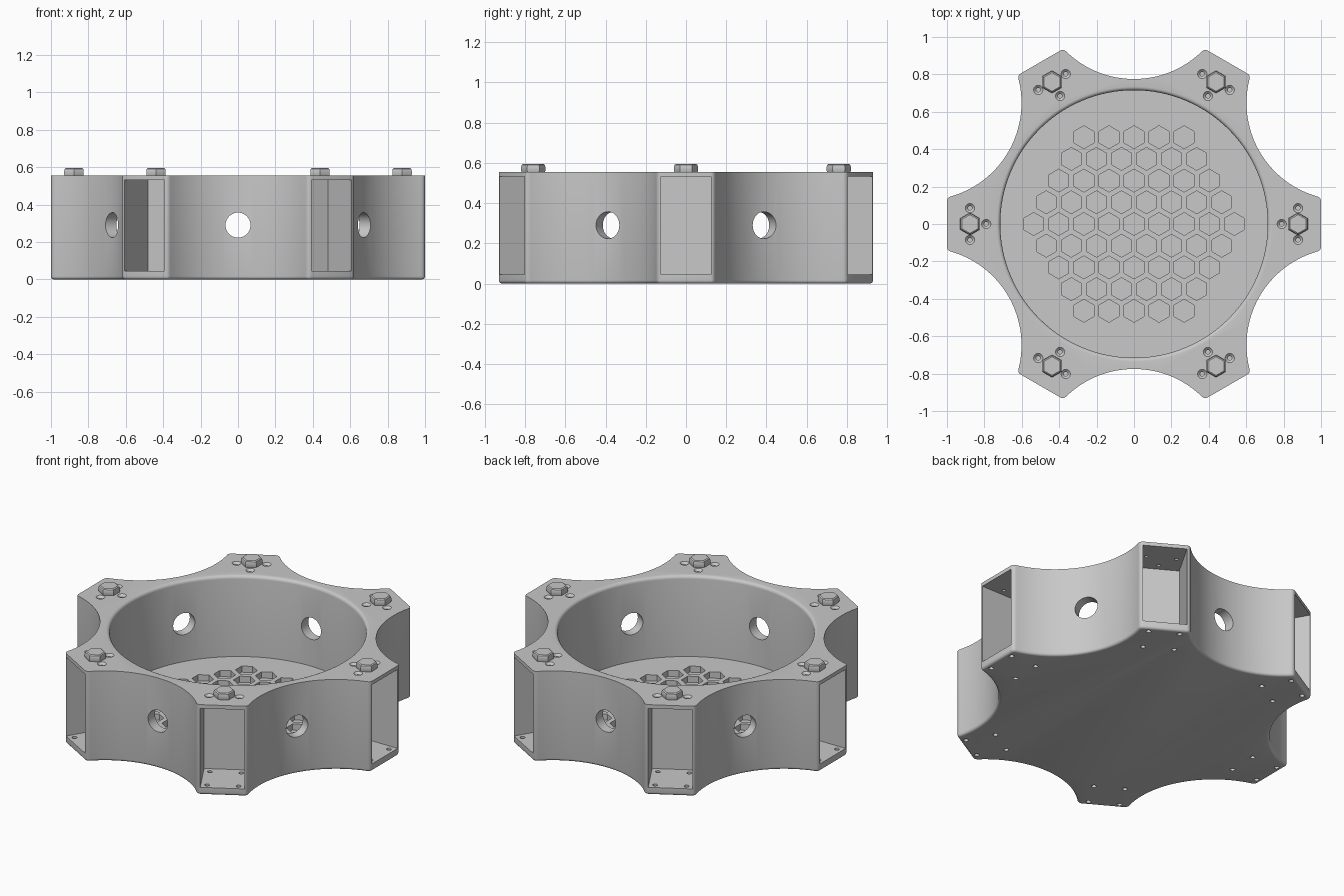
import bpy, bmesh
from math import sin, cos, pi, sqrt, atan2
from mathutils import Matrix, Vector

old = bpy.data.objects.get("Cube")
if old:
    bpy.data.objects.remove(old, do_unlink=True)

# Main sizes
HEIGHT, CAVITY_R, FLOOR = 0.555, 0.715, 0.058
SCOOP_C, SCOOP_R, ARM_HALF = 1.295, 0.52, 0.1415

grey = bpy.data.materials.new("plain_grey")
grey.use_nodes = True
grey.diffuse_color = (0.58, 0.58, 0.58, 1)
grey.node_tree.nodes["Principled BSDF"].inputs["Base Color"].default_value = (0.58, 0.58, 0.58, 1)


def make_object(name, bm):
    bmesh.ops.recalc_face_normals(bm, faces=bm.faces)
    mesh = bpy.data.meshes.new(name)
    bm.to_mesh(mesh)
    bm.free()
    mesh.materials.append(grey)
    obj = bpy.data.objects.new(name, mesh)
    bpy.context.scene.collection.objects.link(obj)
    return obj


def lathe(bm, profile, sides, matrix=Matrix(), start=0.0):
    """Closed solid of stacked rings, each given as (radius, height)."""
    rings = []
    for r, z in profile:
        angles = [start + 2 * pi * i / sides for i in range(sides)]
        rings.append([bm.verts.new(matrix @ Vector((r * cos(a), r * sin(a), z))) for a in angles])
    for low, high in zip(rings, rings[1:]):
        for i in range(sides):
            j = (i + 1) % sides
            bm.faces.new((low[i], low[j], high[j], high[i]))
    bm.faces.new(rings[0][::-1])
    bm.faces.new(rings[-1])


def turn(k):
    return Matrix.Rotation(k * pi / 3, 4, 'Z')


def shade(obj):
    bpy.ops.object.select_all(action='DESELECT')
    bpy.context.view_layer.objects.active = obj
    obj.select_set(True)
    bpy.ops.object.shade_smooth_by_angle(angle=pi / 6)


def carve(obj, bm):
    """Cut the solid in bm out of obj, then discard the cutter."""
    cutter = make_object("cutter", bm)
    cutter.hide_render = True
    mod = obj.modifiers.new("cut", 'BOOLEAN')
    mod.operation, mod.solver, mod.object = 'DIFFERENCE', 'EXACT', cutter
    bpy.context.view_layer.update()
    result = bpy.data.meshes.new_from_object(obj.evaluated_get(bpy.context.evaluated_depsgraph_get()))
    obj.modifiers.clear()
    obj.data = result
    bpy.data.objects.remove(cutter, do_unlink=True)


# Six-armed body: scooped sides between flat arm ends
STEPS = 32
half = atan2(SCOOP_C * sin(pi / 6) - ARM_HALF, 1 - SCOOP_C * cos(pi / 6))
a_start = -half
centre = Vector((SCOOP_C * cos(pi / 6), SCOOP_C * sin(pi / 6), 0))
a_end = pi / 3 - 2 * pi - a_start
bm = bmesh.new()
outline = []
for k in range(6):
    for i in range(STEPS + 1):
        a = a_start + (a_end - a_start) * i / STEPS
        p = centre + SCOOP_R * Vector((cos(a), sin(a), 0))
        if i == 0:
            p = Vector((1, ARM_HALF, 0))
        elif i == STEPS:
            p = turn(1) @ Vector((1, -ARM_HALF, 0))
        outline.append(bm.verts.new(turn(k) @ p))
base = bm.faces.new(outline)
top = bmesh.ops.extrude_face_region(bm, geom=[base])
bmesh.ops.translate(bm, vec=(0, 0, HEIGHT), verts=[v for v in top["geom"] if isinstance(v, bmesh.types.BMVert)])
bmesh.ops.recalc_face_normals(bm, faces=bm.faces)

# Round the arm corners, then the bottom rim
corners = [e for e in bm.edges if abs(e.verts[0].co.z - e.verts[1].co.z) > 0.1
           and e.verts[0].co.xy.length > 1.005]
bmesh.ops.bevel(bm, geom=corners, offset=0.018, segments=4, profile=0.5, affect='EDGES')
rim = [e for e in bm.edges if all(v.co.z < 0.001 for v in e.verts)]
bmesh.ops.bevel(bm, geom=rim, offset=0.016, segments=4, profile=0.5, affect='EDGES')
body = make_object("body", bm)

# Round cavity with a rolled upper lip
bm = bmesh.new()
lip = 0.02
roll = [(CAVITY_R + lip * (1 - cos(t * pi / 10)), HEIGHT - lip + lip * sin(t * pi / 10)) for t in range(6)]
lathe(bm, [(CAVITY_R, FLOOR)] + roll + [(CAVITY_R + lip, HEIGHT + 0.1)], 128)
carve(body, bm)

# Honeycomb recesses in the cavity floor
bm = bmesh.new()
pitch = 0.134
for row in range(-4, 5):
    count = 9 - abs(row)
    for i in range(count):
        place = Matrix.Translation(((i - (count - 1) / 2) * pitch, row * pitch * sqrt(3) / 2, 0))
        lathe(bm, [(0.061, 0.02), (0.061, FLOOR + 0.05)], 6, place, pi / 6)
carve(body, bm)

# Rectangular pockets in the arm ends
bm = bmesh.new()
for k in range(6):
    box = turn(k) @ Matrix.Translation((0.95, 0, 0.289)) @ Matrix.Diagonal((0.4, 0.248, 0.486, 1))
    bmesh.ops.create_cube(bm, size=1, matrix=box)
carve(body, bm)

# Round ports through the scooped walls
bm = bmesh.new()
for k in range(6):
    lathe(bm, [(0.067, 0.6), (0.067, 0.9)], 40,
          turn(k + 0.5) @ Matrix.Translation((0, 0, 0.29)) @ Matrix.Rotation(pi / 2, 4, 'Y'))
carve(body, bm)

# Screw holes: four under each arm, three countersunk on top
bm = bmesh.new()
for k in range(6):
    for r in (0.79, 0.965):
        for y in (-0.088, 0.088):
            lathe(bm, [(0.014, -0.05), (0.014, 0.1)], 16, turn(k) @ Matrix.Translation((r, y, 0)))
    for x, y in ((0.877, 0.085), (0.877, -0.085), (0.79, 0)):
        lathe(bm, [(0.011, 0.5), (0.011, HEIGHT - 0.013), (0.025, HEIGHT), (0.025, HEIGHT + 0.05)], 20,
              turn(k) @ Matrix.Translation((x, y, 0)))
carve(body, bm)
shade(body)

# Hexagonal knobs on the arms
for k in range(6):
    bm = bmesh.new()
    lathe(bm, [(0.056, HEIGHT - 0.004), (0.06, HEIGHT + 0.006), (0.06, 0.58), (0.057, 0.59), (0.05, 0.595)],
          6, turn(k) @ Matrix.Translation((0.877, 0, 0)), pi / 6)
    shade(make_object(f"hex_knob_{k + 1}", bm))
